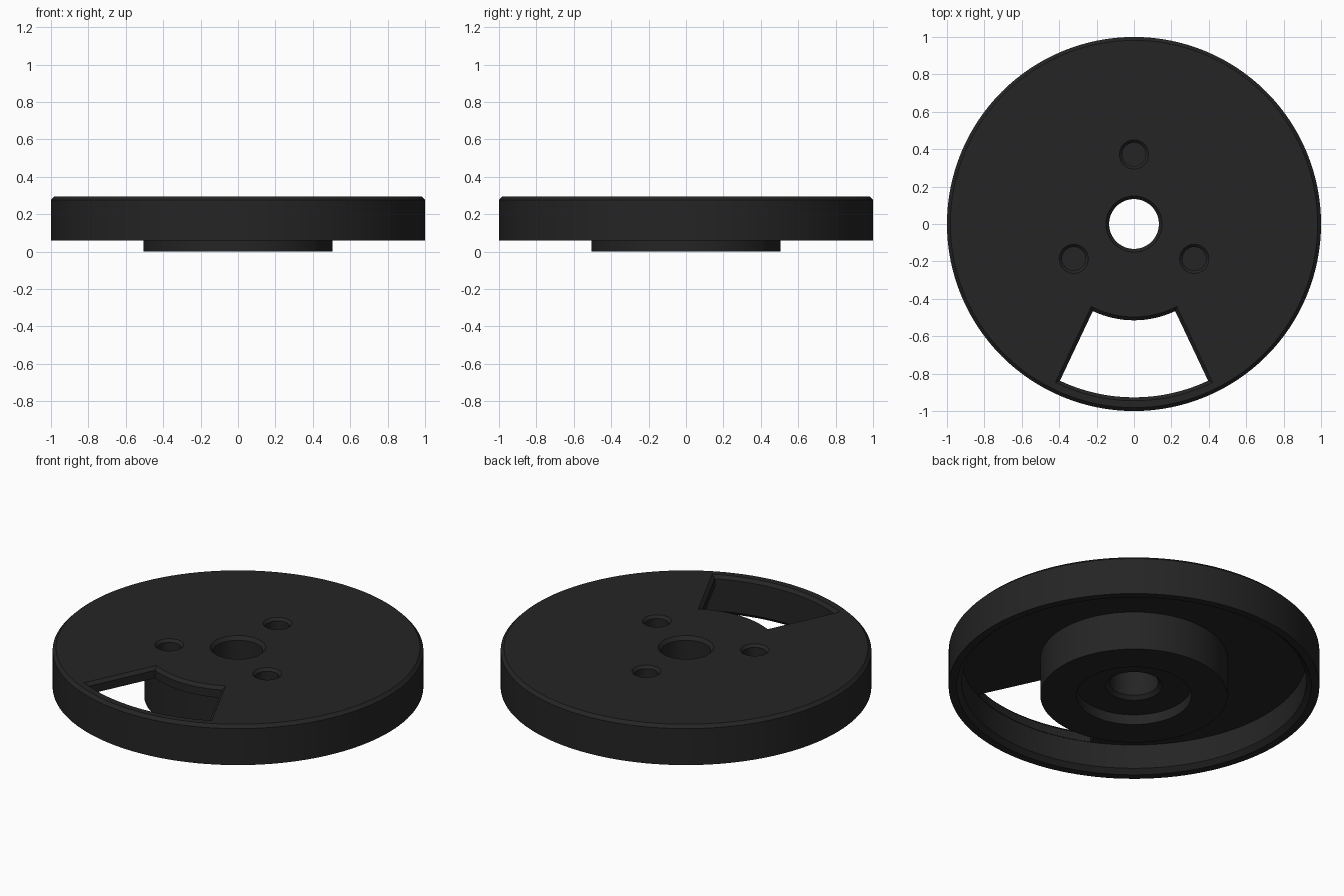
import bpy, bmesh, math
from mathutils import Matrix

if "Cube" in bpy.data.objects:
    bpy.data.objects.remove(bpy.data.objects["Cube"])

SEG = 128
grey = bpy.data.materials.new("dark grey")
grey.diffuse_color = (0.018, 0.018, 0.018, 1)
grey.use_nodes = True
grey.node_tree.nodes["Principled BSDF"].inputs["Base Color"].default_value = grey.diffuse_color


def finish(name, bm):
    bmesh.ops.recalc_face_normals(bm, faces=bm.faces)
    mesh = bpy.data.meshes.new(name)
    bm.to_mesh(mesh)
    bm.free()
    mesh.materials.append(grey)
    obj = bpy.data.objects.new(name, mesh)
    bpy.context.collection.objects.link(obj)
    return obj


def loft(name, rings, closed):
    """Skin rings of points; closed joins last ring to first, otherwise ends are capped."""
    bm = bmesh.new()
    loops = [[bm.verts.new(p) for p in ring] for ring in rings]
    n = len(loops[0])
    for k in range(len(loops) if closed else len(loops) - 1):
        a, b = loops[k], loops[(k + 1) % len(loops)]
        for i in range(n):
            j = (i + 1) % n
            bm.faces.new((a[i], a[j], b[j], b[i]))
    if not closed:
        bm.faces.new(loops[0])
        bm.faces.new(loops[-1])
    return finish(name, bm)


def circle(r, z, n=SEG, x=0, y=0):
    return [(x + r * math.cos(2 * math.pi * i / n),
             y + r * math.sin(2 * math.pi * i / n), z) for i in range(n)]


def sector(d, z, r0=0.515, r1=0.927, half=math.radians(25.3), n=16):
    """Annular sector facing the front, grown by d on every side."""
    pts = []
    for r, s in ((r0 - d, 1), (r1 + d, -1)):
        h = half + math.asin(d / r)
        for i in range(n + 1):
            a = -math.pi / 2 + s * h * (2 * i / n - 1)
            pts.append((r * math.cos(a), r * math.sin(a), z))
    return pts


# Turned wheel: bore, chamfered top plate, rim, hub and counterbore
profile = [(0.133, 0.275), (0.15, 0.295), (0.982, 0.295), (1.0, 0.277),
           (1.0, 0.06), (0.957, 0.06), (0.93, 0.085), (0.93, 0.23),
           (0.505, 0.23), (0.505, 0.0), (0.31, 0.0), (0.31, 0.06),
           (0.153, 0.06), (0.133, 0.08)]
wheel = loft("wheel", [circle(r, z) for r, z in profile], True)

# Window through the plate with a chamfered upper edge
cutters = [loft("window_cutter", [sector(0, 0.15), sector(0, 0.277),
                                  sector(0.036, 0.313)], False)]

# Three blind chamfered bolt holes
for k in range(3):
    a = math.radians(90 + 120 * k)
    x, y = 0.372 * math.cos(a), 0.372 * math.sin(a)
    cutters.append(loft("bolt_hole_cutter", [
        circle(r, z, 48, x, y) for r, z in
        ((0.063, 0.13), (0.063, 0.28), (0.093, 0.31))], False))

bpy.context.view_layer.objects.active = wheel
wheel.select_set(True)
for c in cutters:
    mod = wheel.modifiers.new("cut", "BOOLEAN")
    mod.operation, mod.solver, mod.object = "DIFFERENCE", "EXACT", c
    bpy.ops.object.modifier_apply(modifier=mod.name)
    bpy.data.objects.remove(c, do_unlink=True)

bpy.ops.object.shade_smooth_by_angle(angle=math.radians(30))
